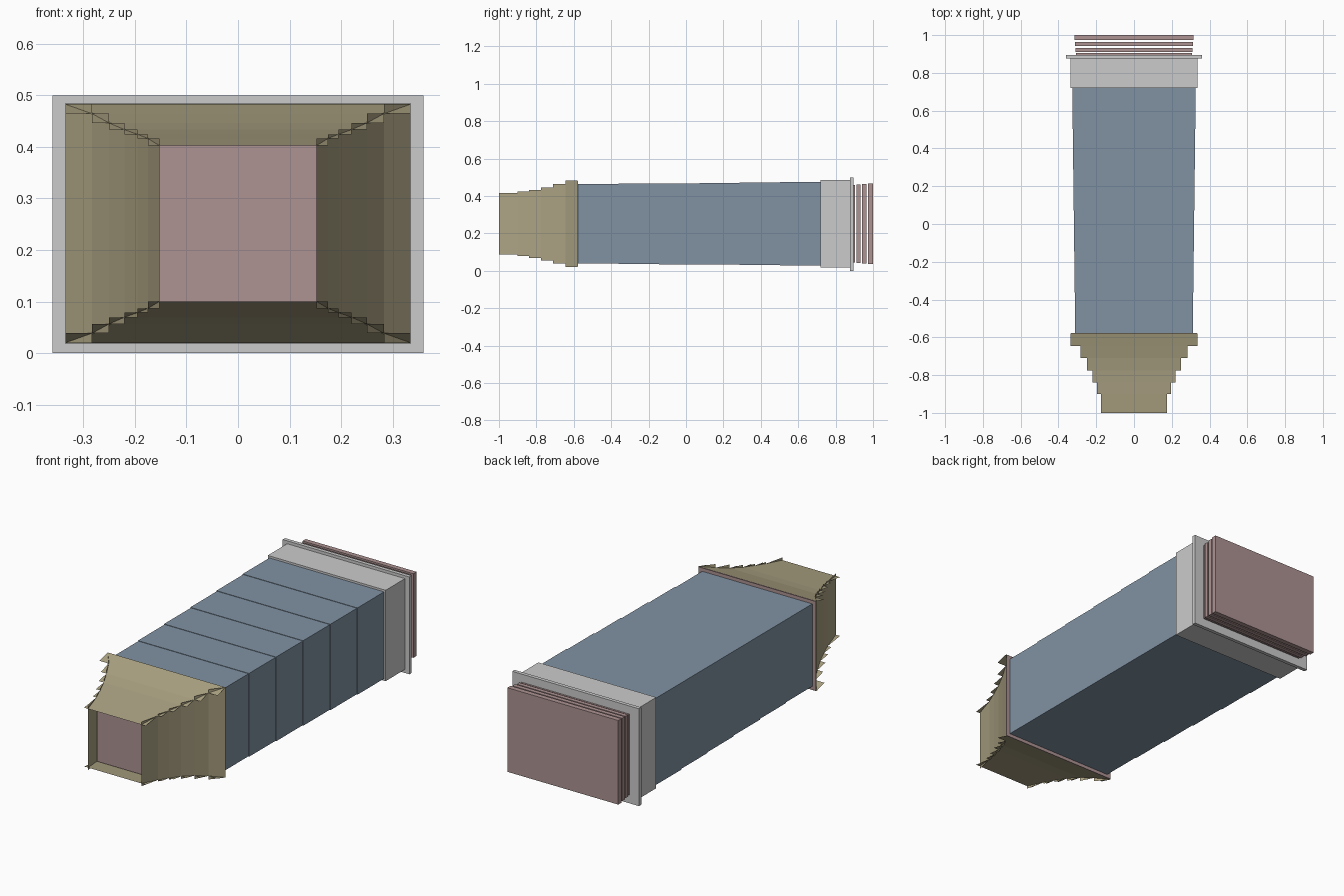
import bpy

if "Cube" in bpy.data.objects:
    bpy.data.objects.remove(bpy.data.objects["Cube"])

CZ = 0.2515  # height of the long axis


def material(name, rgb):
    m = bpy.data.materials.new(name)
    m.diffuse_color = (*rgb, 1)
    m.use_nodes = True
    m.node_tree.nodes["Principled BSDF"].inputs["Base Color"].default_value = m.diffuse_color
    return m


BLUE = material("blue", (0.22, 0.29, 0.37))
TAN = material("tan", (0.42, 0.37, 0.23))
PINK = material("pink", (0.42, 0.29, 0.29))


def make(name, verts, faces, mat=None):
    me = bpy.data.meshes.new(name)
    me.from_pydata(verts, [], faces)
    ob = bpy.data.objects.new(name, me)
    bpy.context.collection.objects.link(ob)
    if mat:
        me.materials.append(mat)
    return ob


def ring(y, hx, hz):
    return [(-hx, y, CZ - hz), (hx, y, CZ - hz), (hx, y, CZ + hz), (-hx, y, CZ + hz)]


def loft(name, sections, mat=None):
    """Closed solid through rectangular sections (y, half width, half height)."""
    verts = [v for s in sections for v in ring(*s)]
    n = len(sections)
    faces = [(0, 1, 2, 3), tuple(4 * n - k for k in (1, 2, 3, 4))]
    for i in range(n - 1):
        for k in range(4):
            a, b = 4 * i + k, 4 * i + (k + 1) % 4
            faces.append((a, a + 4, b + 4, b))
    return make(name, verts, faces, mat)


def box(name, y0, y1, hx, hz, mat=None):
    return loft(name, [(y0, hx, hz), (y1, hx, hz)], mat)


# flared nozzle: rectangular sheets, each as wide as its own large end
flare = [(-1.0, 0.152, 0.151), (-0.9, 0.175, 0.165), (-0.84, 0.195, 0.173),
         (-0.775, 0.22, 0.182), (-0.71, 0.25, 0.195), (-0.645, 0.283, 0.213),
         (-0.58, 0.335, 0.2315)]
verts, faces = [], []
for (y0, x0, z0), (y1, x1, z1) in zip(flare, flare[1:]):
    for s in (-1, 1):
        for quad in (
            [(-x1, y0, CZ + s * z0), (x1, y0, CZ + s * z0),
             (x1, y1, CZ + s * z1), (-x1, y1, CZ + s * z1)],
            [(s * x0, y0, CZ + z1), (s * x0, y0, CZ - z1),
             (s * x1, y1, CZ - z1), (s * x1, y1, CZ + z1)],
        ):
            if s < 0:
                quad.reverse()
            n = len(verts)
            verts += quad
            faces.append((n, n + 1, n + 2, n + 3))
make("flared_nozzle", verts, faces, TAN)

# core filling the nozzle, set back from the mouth
inset = [(y, x - 0.003, z - 0.003) for y, x, z in flare[1:-1]]
loft("nozzle_core", inset + [(-0.578, 0.333, 0.2295)], PINK)

# body: six sections growing slightly towards the back
N, Y0, Y1 = 6, -0.578, 0.72
for i in range(N):
    a, b = (Y0 + (Y1 - Y0) * k / N for k in (i, i + 1))
    t = i / (N - 1)
    box(f"body_section_{i + 1}", a, b, 0.313 + 0.013 * t, 0.212 + 0.011 * t, BLUE)

# collar and end flange
box("collar", 0.72, 0.877, 0.335, 0.2335)
flange = box("end_flange", 0.877, 0.896, 0.36, 0.25)
flange.location.z = 0.25 - CZ

# stack of end plates separated by narrow gaps
for i, (a, b) in enumerate([(0.896, 0.904), (0.911, 0.932), (0.942, 0.964), (0.974, 1.0)]):
    box(f"end_plate_{i + 1}", a, b, 0.306 + 0.003 * i, 0.207 + 0.003 * i, PINK)
